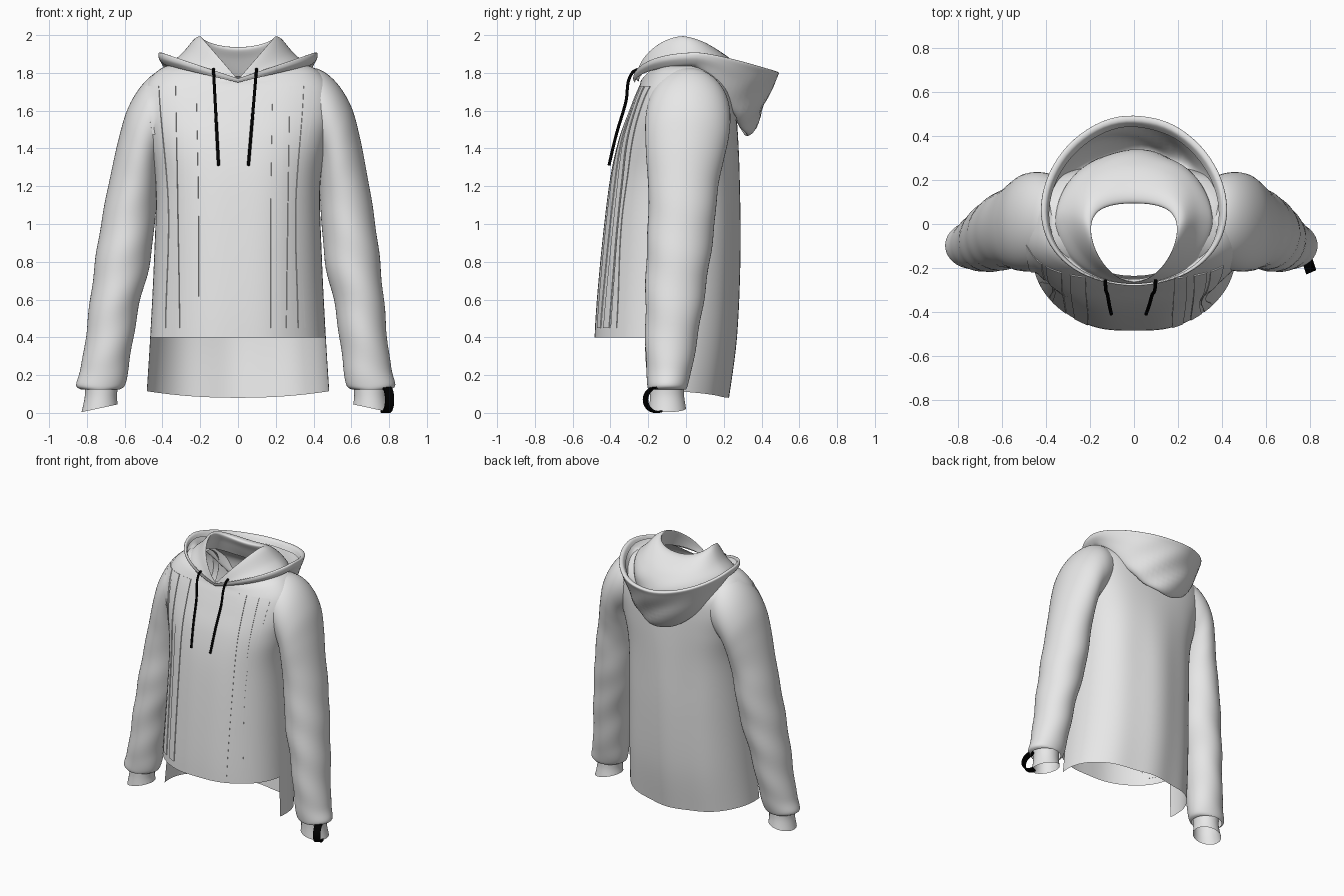
import bpy
import math
from mathutils import Vector
from mathutils.bvhtree import BVHTree

cube = bpy.data.objects.get("Cube")
if cube:
    bpy.data.objects.remove(cube, do_unlink=True)


def material(name, value):
    mat = bpy.data.materials.new(name)
    mat.use_nodes = True
    colour = (value, value, value, 1)
    mat.diffuse_color = colour
    mat.node_tree.nodes["Principled BSDF"].inputs["Base Color"].default_value = colour
    return mat


FABRIC = material("white fabric", 0.8)
BLACK = material("black cord", 0.0)


def add_mesh(name, verts, faces, mat, thickness=0.0):
    mesh = bpy.data.meshes.new(name)
    mesh.from_pydata(verts, [], faces)
    mesh.materials.append(mat)
    for poly in mesh.polygons:
        poly.use_smooth = True
    obj = bpy.data.objects.new(name, mesh)
    bpy.context.collection.objects.link(obj)
    if thickness:
        solid = obj.modifiers.new("thickness", 'SOLIDIFY')
        solid.thickness = thickness
        solid.offset = -1
        obj.modifiers.new("crisp edges", 'EDGE_SPLIT')


def smooth_rows(rows, sub):
    """Catmull-Rom interpolation between the key rows."""
    out = []
    for i in range(len(rows) - 1):
        quad = [rows[max(i - 1, 0)], rows[i], rows[i + 1], rows[min(i + 2, len(rows) - 1)]]
        for s in range(sub):
            t = s / sub
            out.append([b + 0.5 * t * (c - a + t * (2*a - 5*b + 4*c - d + t * (3*(b - c) + d - a)))
                        for a, b, c, d in zip(*quad)])
    return out + [list(rows[-1])]


def loft(name, rows, ring, n=72, sub=6, keep=None, flip=False):
    verts, faces = [], []
    fine = smooth_rows(rows, sub)
    for row in fine:
        verts += [ring(row, 2 * math.pi * j / n) for j in range(n)]
    for i in range(len(fine) - 1):
        for j in range(n):
            k = (j + 1) % n
            face = [i*n + j, i*n + k, (i + 1)*n + k, (i + 1)*n + j]
            height = sum(verts[v].z for v in face) / 4
            if keep is None or keep(height, 2 * math.pi * (j + 0.5) / n):
                faces.append(face[::-1] if flip else face)
    add_mesh(name, verts, faces, FABRIC)
    return verts, faces


def power(value, p):
    return math.copysign(abs(value) ** p, value)


def torso_ring(row, a):
    # row: half width, front y, back y, height at side, front and back, squareness
    w, yf, yb, zs, zf, zb, p = row
    c, s = math.cos(a), math.sin(a)
    z = zs + ((zb if s > 0 else zf) - zs) * s * s
    y = (yf + yb) / 2 + (yb - yf) / 2 * power(s, p)
    x = w * power(c, p)
    # soft vertical drape folds, strongest on the back
    fade = max(0, min(1, (1.6 - z) / 0.6))
    y += fade * (0.008 if s > 0 else 0.003) * math.cos(x * 18) * s * s
    return Vector((x, y, z))


def hood_ring(row, a):
    # row: half width, front y, back y, height at side, front and back, side shift
    w, yf, yb, zs, zf, zb, shift = row
    c, s = math.cos(a), math.sin(a)
    # a pointed neckline in front, a rounded bag behind
    if s > 0:
        z = zs + (zb - zs) * s ** 1.4
    else:
        z = zf + (zs - zf) * abs(c)
    y = (yf + yb) / 2 + (yb - yf) / 2 * s + shift * c * c
    hang = max(0, min(1, (1.85 - z) * 4)) * max(0, s)
    y += 0.008 * hang * math.sin(w * c * 20 + z * 30)
    return Vector((w * c, y, z))


# Torso: short front hem and a long back tail
torso = [
    (0.483, -0.48, 0.22, 0.115, 0.115, 0.08, 0.92),
    (0.465, -0.487, 0.262, 0.4, 0.4, 0.4, 0.92),
    (0.445, -0.457, 0.28, 0.8, 0.8, 0.8, 0.9),
    (0.435, -0.41, 0.28, 1.2, 1.2, 1.2, 0.84),
    (0.475, -0.362, 0.275, 1.43, 1.43, 1.43, 0.78),
    (0.515, -0.305, 0.265, 1.59, 1.59, 1.59, 0.74),
    (0.495, -0.265, 0.25, 1.725, 1.69, 1.69, 0.72),
    (0.42, -0.245, 0.22, 1.815, 1.735, 1.74, 0.76),
    (0.33, -0.24, 0.19, 1.85, 1.755, 1.77, 0.84),
    (0.25, -0.235, 0.16, 1.87, 1.765, 1.79, 0.9),
]
solids = [loft("torso", torso, torso_ring, n=96,
               keep=lambda z, a: z > 0.4 or math.sin(a) > -0.15)]

# Hood: stands up at the neck, folds over and hangs as a bag behind
hood = [
    (0.25, -0.25, 0.16, 1.86, 1.755, 1.78, 0.03),
    (0.22, -0.258, 0.12, 1.93, 1.76, 1.87, 0.05),
    (0.195, -0.262, 0.095, 1.99, 1.765, 1.93, 0.06),
    (0.23, -0.264, 0.16, 1.98, 1.765, 1.925, 0.06),
    (0.29, -0.266, 0.27, 1.91, 1.762, 1.84, 0.03),
    (0.345, -0.268, 0.335, 1.86, 1.757, 1.71, 0.0),
    (0.36, -0.27, 0.31, 1.84, 1.75, 1.49, 0.0),
    (0.385, -0.272, 0.355, 1.84, 1.75, 1.49, 0.0),
    (0.405, -0.275, 0.43, 1.855, 1.755, 1.66, -0.02),
    (0.42, -0.278, 0.475, 1.88, 1.76, 1.76, -0.04),
    (0.42, -0.28, 0.492, 1.905, 1.77, 1.80, -0.04),
    (0.40, -0.275, 0.465, 1.905, 1.77, 1.805, -0.04),
    (0.385, -0.27, 0.44, 1.88, 1.765, 1.77, -0.04),
]
loft("hood", hood, hood_ring, flip=True)

# Sleeves: outer x and z, inner x and z, front y, back y
sleeve = [
    (0.30, 1.825, 0.34, 1.42, -0.18, 0.20),
    (0.42, 1.822, 0.40, 1.37, -0.205, 0.23),
    (0.52, 1.75, 0.42, 1.34, -0.215, 0.235),
    (0.60, 1.62, 0.425, 1.30, -0.215, 0.225),
    (0.645, 1.46, 0.43, 1.23, -0.21, 0.20),
    (0.68, 1.28, 0.435, 1.12, -0.20, 0.17),
    (0.715, 1.08, 0.445, 0.98, -0.20, 0.155),
    (0.745, 0.86, 0.46, 0.80, -0.21, 0.13),
    (0.77, 0.62, 0.51, 0.58, -0.215, 0.095),
    (0.79, 0.40, 0.54, 0.38, -0.215, 0.06),
    (0.81, 0.24, 0.56, 0.22, -0.21, 0.03),
    (0.833, 0.15, 0.575, 0.145, -0.205, 0.01),
    (0.81, 0.125, 0.60, 0.125, -0.20, 0.0),
]
cuff = [
    (0.79, 0.17, 0.61, 0.16, -0.19, -0.01),
    (0.785, 0.09, 0.615, 0.09, -0.19, -0.01),
    (0.80, 0.004, 0.61, 0.045, -0.195, 0.0),
]


def limb_ring(side, wrinkle):
    def ring(row, a):
        xo, zo, xi, zi, yf, yb = row
        c, s = math.cos(a), math.sin(a)
        z = (zo + zi) / 2 + c * (zo - zi) / 2
        fade = max(0, min(1, (1.3 - z) * 2)) * max(0, min(1, (z - 0.14) * 8))
        grow = 1 + wrinkle * fade * math.sin(z * 22 + 2 * c + side * s)
        x = (xo + xi) / 2 + c * grow * (xo - xi) / 2
        if side < 0:
            # the right arm swings out a little further
            x += 0.03 * (0.95 - z)
        return Vector((side * x, (yf + yb) / 2 + s * grow * (yb - yf) / 2, z))
    return ring


for label, side in (("left", 1), ("right", -1)):
    solids.append(loft(label + "_sleeve", sleeve, limb_ring(side, 0.018), n=48, flip=side > 0))
    loft(label + "_cuff", cuff, limb_ring(side, 0), n=48, flip=side > 0)

# Long stitched strips laid on the chest
trees = [BVHTree.FromPolygons(v, f) for v, f in solids]


def front_point(x, z):
    hits = [t.ray_cast(Vector((x, -2, z)), Vector((0, 1, 0)))[0] for t in trees]
    y = min((h.y for h in hits if h), default=-0.1)
    return Vector((x, y - 0.006, z))


# each strip: edge pairs at the top, middle and bottom
strips = {
    "inner": ((0.22, 0.29), (0.21, 0.28), (0.21, 0.27)),
    "middle": ((0.33, 0.40), (0.32, 0.36), (0.31, 0.37)),
    "outer": ((0.42, 0.49), (0.37, 0.395), (0.385, 0.43)),
}
ROWS, COLS = 40, 4
for label, side, spread in (("right", -1, 1.0), ("left", 1, 0.83)):
    for part, keys in strips.items():
        verts, faces = [], []
        for i, (a, b) in enumerate(smooth_rows(keys, ROWS // 2)):
            z = 1.73 - 1.28 * i / ROWS
            verts += [front_point(side * spread * (a + (b - a) * j / COLS), z)
                      for j in range(COLS + 1)]
        for i in range(ROWS):
            for j in range(COLS):
                k = i * (COLS + 1) + j
                face = (k, k + 1, k + COLS + 2, k + COLS + 1)
                faces.append(face[::-1] if side > 0 else face)
        add_mesh(f"{label}_{part}_strip", verts, faces, FABRIC, 0.005)

# Drawcords hanging from the neck
for label, top_x, end_x in (("right", -0.13, -0.103), ("left", 0.098, 0.055)):
    curve = bpy.data.curves.new(label + "_drawcord", 'CURVE')
    curve.dimensions = '3D'
    curve.bevel_depth = 0.008
    curve.bevel_resolution = 2
    curve.use_fill_caps = True
    curve.materials.append(BLACK)
    path = [(-0.255, 1.82), (-0.285, 1.80), (-0.32, 1.64), (-0.37, 1.47), (-0.408, 1.31)]
    spline = curve.splines.new('BEZIER')
    spline.bezier_points.add(len(path) - 1)
    for point, (y, z) in zip(spline.bezier_points, path):
        t = (1.82 - z) / 0.51
        point.co = (top_x + (end_x - top_x) * t, y, z)
        point.handle_left_type = point.handle_right_type = 'AUTO'
    bpy.context.collection.objects.link(bpy.data.objects.new(label + "_drawcord", curve))

# Thumb loop on the left cuff, bulging forward and outward
verts, faces = [], []
STEPS = 16
for i in range(STEPS + 1):
    a = math.radians(70 + 220 * i / STEPS)
    y, z = -0.165 + 0.055 * math.cos(a), 0.07 + 0.06 * math.sin(a)
    x = 0.76 - 0.018 * math.cos(a)
    verts += [(x, y, z), (x + 0.045, y + 0.02, z)]
    if i:
        faces.append((2*i - 2, 2*i - 1, 2*i + 1, 2*i))
add_mesh("thumb_loop", verts, faces, BLACK, 0.01)
